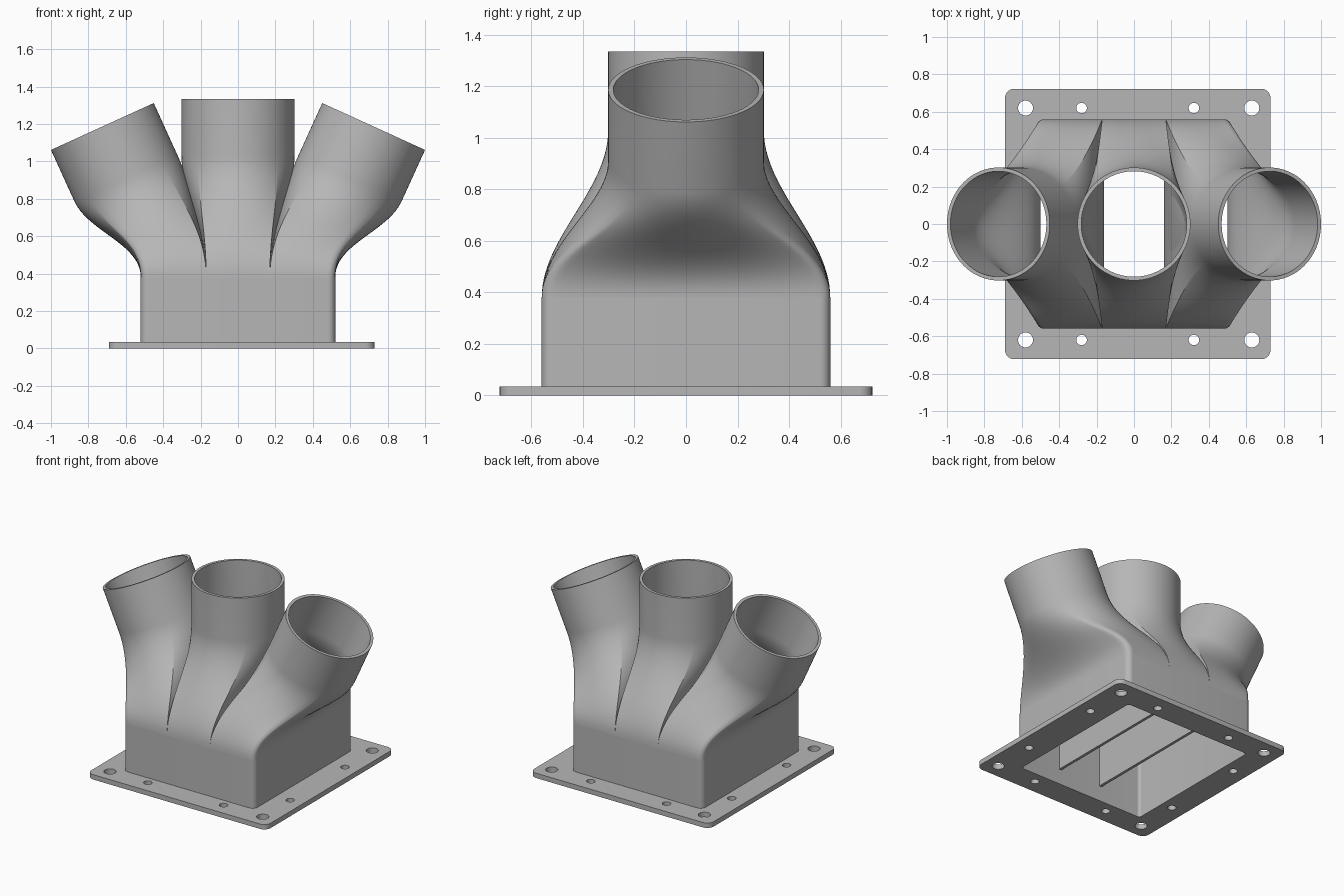
import bpy, bmesh
from math import sin, cos, pi, radians
from mathutils import Vector

cube = bpy.data.objects.get("Cube")
if cube:
    bpy.data.objects.remove(cube, do_unlink=True)

# Single grey material
grey = bpy.data.materials.new("plain grey")
grey.use_nodes = True
COLOUR = (0.47, 0.47, 0.47, 1)
grey.diffuse_color = COLOUR
grey.node_tree.nodes["Principled BSDF"].inputs["Base Color"].default_value = COLOUR

WALL = 0.02
BOX_X, BOX_Y = 0.52, 0.56
JOINT_Z = 0.38
DIVIDER_X = 0.17
PIPE_R = 0.302


def finish(name, mesh):
    mesh.materials.clear()
    mesh.materials.append(grey)
    mesh.shade_smooth()
    mesh.set_sharp_from_angle(angle=radians(30))
    obj = bpy.data.objects.new(name, mesh)
    bpy.context.collection.objects.link(obj)
    return obj


def rounded_rect(cx, hx, hy, r, steps=8):
    pts = []
    for k, (sx, sy) in enumerate([(1, 1), (-1, 1), (-1, -1), (1, -1)]):
        for i in range(steps + 1):
            a = (k + i / steps) * pi / 2
            pts.append((cx + sx * (hx - r) + r * cos(a), sy * (hy - r) + r * sin(a)))
    return pts


def circle(cx, cy, r, steps=32):
    return [(cx + r * cos(2 * pi * i / steps), cy + r * sin(2 * pi * i / steps))
            for i in range(steps)]


def plate(name, loops, z0, z1):
    """Extrude a flat outline; inner loops become holes."""
    curve = bpy.data.curves.new(name, 'CURVE')
    curve.dimensions = '2D'
    curve.fill_mode = 'BOTH'
    curve.extrude = (z1 - z0) / 2
    for loop in loops:
        spline = curve.splines.new('POLY')
        spline.points.add(len(loop) - 1)
        for p, (x, y) in zip(spline.points, loop):
            p.co = (x, y, 0, 1)
        spline.use_cyclic_u = True
    temp = bpy.data.objects.new(name + " outline", curve)
    bpy.context.collection.objects.link(temp)
    deps = bpy.context.evaluated_depsgraph_get()
    mesh = bpy.data.meshes.new_from_object(temp.evaluated_get(deps))
    bpy.data.objects.remove(temp, do_unlink=True)
    bm = bmesh.new()
    bm.from_mesh(mesh)
    bmesh.ops.remove_doubles(bm, verts=bm.verts, dist=1e-5)
    bmesh.ops.translate(bm, verts=bm.verts, vec=(0, 0, (z0 + z1) / 2))
    bmesh.ops.recalc_face_normals(bm, faces=bm.faces)
    bm.to_mesh(mesh)
    bm.free()
    return finish(name, mesh)


def loft_rings(x0, x1, hy, corner, centre, tilt, radius, length, rows=28, n=32):
    """Rings from a rectangle at the joint to a tilted round pipe end."""
    axis = Vector((sin(tilt), 0, cos(tilt)))
    across = Vector((cos(tilt), 0, -sin(tilt)))
    cx, hx = (x0 + x1) / 2, (x1 - x0) / 2
    base, rim = [], []
    for k in range(4):
        for i in range(n):
            u = sin(pi / 2 * (2 * i / n - 1))        # denser near corners
            px, py = [(1, u), (-u, 1), (-1, -u), (u, -1)][k]
            p = Vector((cx + px * hx, py * hy, JOINT_Z))
            # round only the outer corners
            core = Vector((x1 - corner, (hy - corner) * (1 if py > 0 else -1), JOINT_Z))
            if corner and p.x > core.x and abs(p.y) > abs(core.y):
                p = core + (p - core).normalized() * corner
            a = k * pi / 2 + u * pi / 4
            base.append(p)
            rim.append(centre + radius * (across * cos(a) + Vector((0, sin(a), 0))))
    rings = []
    for row in range(rows + 1):
        t = row / rows
        h01 = t * t * (3 - 2 * t)
        h10, h11 = t * (1 - t) ** 2, t * t * (t - 1)
        ring = []
        for p, q in zip(base, rim):
            m = (q - p).length
            ring.append(p.lerp(q, h01) + Vector((0, 0, m * h10)) + axis * (m * h11))
        rings.append(ring)
    rings.append([q + axis * length for q in rim])
    return rings


def duct(name, x0, x1, corner, centre, tilt, length, wall_x0, wall_x1, side=1):
    outer = loft_rings(x0, x1, BOX_Y, corner, centre, tilt, PIPE_R, length)
    inner = loft_rings(x0 + wall_x0, x1 - wall_x1, BOX_Y - WALL, corner / 2,
                       centre, tilt, PIPE_R - WALL, length)
    bm = bmesh.new()
    rings = [[bm.verts.new((v.x * side, v.y, v.z)) for v in ring]
             for ring in outer + inner[::-1]]
    for lo, hi in zip(rings, rings[1:]):
        for j in range(len(lo)):
            k = (j + 1) % len(lo)
            quad = [lo[j], lo[k], hi[k], hi[j]]
            bm.faces.new(quad if side > 0 else quad[::-1])
    mesh = bpy.data.meshes.new(name)
    bm.to_mesh(mesh)
    bm.free()
    return finish(name, mesh)


# Base flange with opening and bolt holes
opening = rounded_rect(0, BOX_X - WALL, BOX_Y - WALL, 0.02)
holes = []
for y in (-0.62, 0.62):
    holes += [circle(x, y, 0.04) for x in (-0.58, 0.63)]
    holes += [circle(x, y, 0.028) for x in (-0.28, 0.32)]
    holes += [circle(x, y / 2, 0.028) for x in (-0.58, 0.63)]
plate("base_flange", [rounded_rect(0.02, 0.71, 0.723, 0.05), opening] + holes, 0, 0.035)

# Box walls
plate("box_walls", [rounded_rect(0, BOX_X, BOX_Y, 0.04), opening], 0.035, JOINT_Z)

# Inner dividers
for side, label in ((1, "left"), (-1, "right")):
    plate(label + "_divider",
          [rounded_rect(side * DIVIDER_X, 0.01, BOX_Y - WALL, 0.001, 1)], 0.11, JOINT_Z)

# Three ducts blending from the box into round pipes
duct("middle_duct", -DIVIDER_X, DIVIDER_X, 0, Vector((0, 0, 1.03)), 0, 0.305, 0.01, 0.01)
for side, label in ((1, "left"), (-1, "right")):
    duct(label + "_duct", DIVIDER_X, BOX_X, 0.04, Vector((0.6, 0, 0.912)),
         radians(24.5), 0.302, 0.01, WALL, side)
